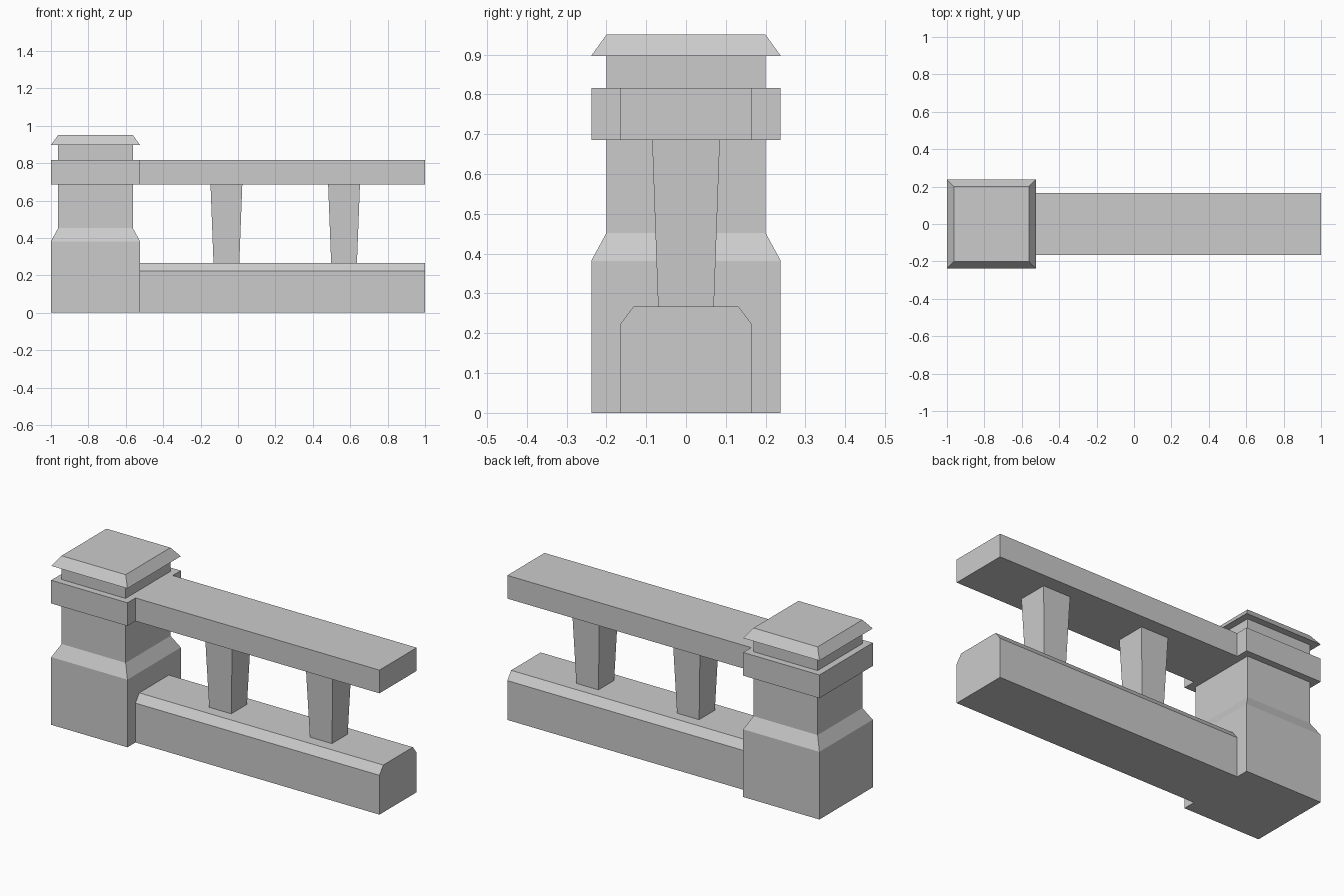
import bpy
import bmesh

if "Cube" in bpy.data.objects:
    bpy.data.objects.remove(bpy.data.objects["Cube"], do_unlink=True)

# Single stone colour
stone = bpy.data.materials.new("grey_stone")
stone.use_nodes = True
colour = (0.6, 0.6, 0.6, 1)
stone.diffuse_color = colour
stone.node_tree.nodes["Principled BSDF"].inputs["Base Color"].default_value = colour


def finish(name, bm):
    bmesh.ops.recalc_face_normals(bm, faces=bm.faces)
    mesh = bpy.data.meshes.new(name)
    bm.to_mesh(mesh)
    bm.free()
    mesh.materials.append(stone)
    obj = bpy.data.objects.new(name, mesh)
    bpy.context.collection.objects.link(obj)
    return obj


def stack(name, x, levels):
    """Closed solid of rectangular rings: (z, half width, half depth)."""
    bm = bmesh.new()
    rings = []
    for z, w, d in levels:
        corners = ((-w, -d), (w, -d), (w, d), (-w, d))
        rings.append([bm.verts.new((x + cx, cy, z)) for cx, cy in corners])
    for low, high in zip(rings, rings[1:]):
        for i in range(4):
            j = (i + 1) % 4
            bm.faces.new((low[i], low[j], high[j], high[i]))
    bm.faces.new(rings[0])
    bm.faces.new(rings[-1])
    return finish(name, bm)


def beam(name, x0, x1, half_profile):
    """Mirrored (y, z) profile extruded along x."""
    profile = half_profile + [(-y, z) for y, z in reversed(half_profile)]
    bm = bmesh.new()
    end = bm.faces.new([bm.verts.new((x0, y, z)) for y, z in profile])
    result = bmesh.ops.extrude_face_region(bm, geom=[end], use_keep_orig=True)
    moved = [v for v in result["geom"] if isinstance(v, bmesh.types.BMVert)]
    bmesh.ops.translate(bm, verts=moved, vec=(x1 - x0, 0, 0))
    return finish(name, bm)


WIDE, NARROW = 0.238, 0.2
POST_X = WIDE - 1
RAIL_LOW, RAIL_HIGH = 0.685, 0.816
BASE_TOP = 0.267
DEPTH = 0.166

# Square post with a sloped shoulder, a collar and a bevelled cap
stack("post", POST_X, [(0, WIDE, WIDE), (0.382, WIDE, WIDE),
                       (0.452, NARROW, NARROW), (0.897, NARROW, NARROW)])
stack("post_collar", POST_X, [(RAIL_LOW, WIDE, WIDE), (RAIL_HIGH, WIDE, WIDE)])
stack("post_cap", POST_X, [(0.897, WIDE, WIDE), (0.95, NARROW, NARROW)])

# Chamfered base beam and flat handrail
joint = POST_X + WIDE
beam("base_beam", joint, 1, [(DEPTH, 0), (DEPTH, 0.222), (0.132, BASE_TOP)])
beam("handrail", joint, 1, [(DEPTH, RAIL_LOW), (DEPTH, RAIL_HIGH)])

# Tapered balusters
for side, x in (("inner", -0.062), ("outer", 0.567)):
    stack(side + "_baluster", x, [(BASE_TOP, 0.069, 0.07), (RAIL_LOW, 0.085, 0.085)])
